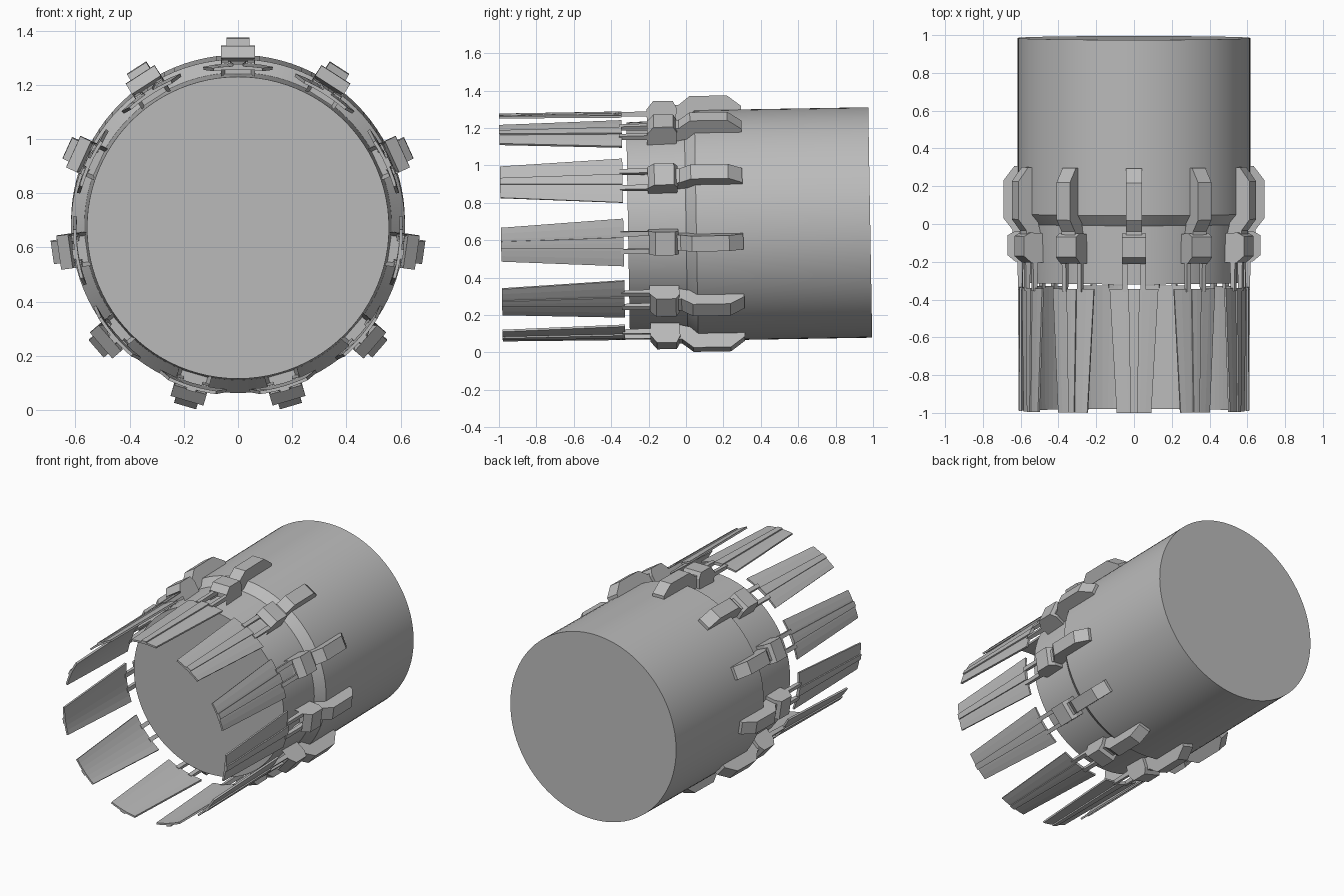
import bpy, bmesh, math
from mathutils import Matrix

cube = bpy.data.objects.get("Cube")
if cube:
    bpy.data.objects.remove(cube)

COUNT = 11
grey = bpy.data.materials.new("plain grey")
grey.diffuse_color = (0.5, 0.5, 0.5, 1)
grey.use_nodes = True
grey.node_tree.nodes["Principled BSDF"].inputs["Base Color"].default_value = (0.5, 0.5, 0.5, 1)

# The barrel axis runs along y, pitched slightly up at the back
PLACE = Matrix.Translation((0, 0, 0.678)) @ Matrix.Rotation(0.017, 4, 'X')


def to_mesh(name, bm):
    bmesh.ops.recalc_face_normals(bm, faces=bm.faces)
    mesh = bpy.data.meshes.new(name)
    bm.to_mesh(mesh)
    bm.free()
    mesh.materials.append(grey)
    return mesh


def place(name, mesh, matrix):
    obj = bpy.data.objects.new(name, mesh)
    bpy.context.collection.objects.link(obj)
    obj.matrix_world = PLACE @ matrix
    return obj


def around(name, mesh):
    for i in range(COUNT):
        place(f"{name}_{i + 1}", mesh, Matrix.Rotation(math.tau * i / COUNT, 4, 'Y'))


def extrude_profile(bm, profile, x0, x1):
    """Prism of a (y, radius) profile between two x positions."""
    rings = [[bm.verts.new((x, y, r)) for y, r in profile] for x in (x0, x1)]
    n = len(profile)
    bm.faces.new(rings[0])
    bm.faces.new(rings[1])
    for i in range(n):
        j = (i + 1) % n
        bm.faces.new((rings[0][i], rings[0][j], rings[1][j], rings[1][i]))


def curved_strip(bm, root_half, tip_half, r_in, r_out, steps):
    """Tapered strip bent round the barrel axis."""
    rows = []
    for y, half in ((-0.335, root_half), (-0.99, tip_half)):
        for r in (r_in, r_out):
            angles = [half / r_out * (2 * k / steps - 1) for k in range(steps + 1)]
            rows.append([bm.verts.new((r * math.sin(a), y, r * math.cos(a))) for a in angles])
    a, b, c, d = rows
    for p, q in ((a, b), (b, d), (d, c), (c, a)):
        for k in range(steps):
            bm.faces.new((p[k], p[k + 1], q[k + 1], q[k]))
    for k in (0, steps):
        bm.faces.new((a[k], b[k], d[k], c[k]))


# Barrel: narrow neck, chamfered shoulder, wide body
bm = bmesh.new()
segments = 96
rings = []
for y, r in ((-0.31, 0.557), (0, 0.567), (0.055, 0.616), (0.985, 0.616)):
    rings.append([bm.verts.new((r * math.sin(math.tau * k / segments), y,
                                r * math.cos(math.tau * k / segments))) for k in range(segments)])
for p, q in zip(rings, rings[1:]):
    for k in range(segments):
        j = (k + 1) % segments
        bm.faces.new((p[k], p[j], q[j], q[k]))
bm.faces.new(rings[0])
bm.faces.new(rings[-1])
barrel = place("barrel", to_mesh("barrel", bm), Matrix())
bpy.context.view_layer.objects.active = barrel
barrel.select_set(True)
bpy.ops.object.shade_smooth_by_angle(angle=math.radians(20))

# Blades with a narrow raised rib
bm = bmesh.new()
curved_strip(bm, 0.13, 0.092, 0.596, 0.608, 6)
curved_strip(bm, 0.03, 0.018, 0.604, 0.616, 2)
around("blade", to_mesh("blade", bm))

# Twin prongs joining each blade to its clip
bm = bmesh.new()
prong = [(-0.35, 0.59), (-0.15, 0.585), (-0.15, 0.615), (-0.35, 0.612)]
for side in (-1, 1):
    extrude_profile(bm, prong, side * 0.035, side * 0.06)
around("prong_pair", to_mesh("prong_pair", bm))

# Clip blocks with a recessed front socket
bm = bmesh.new()
block = [(-0.2, 0.55), (-0.045, 0.55), (-0.04, 0.63), (-0.06, 0.668), (-0.165, 0.668), (-0.2, 0.625)]
extrude_profile(bm, block, -0.063, 0.063)
bmesh.ops.recalc_face_normals(bm, faces=bm.faces)
front = min(bm.faces, key=lambda f: f.calc_center_median().y)
bmesh.ops.inset_region(bm, faces=[front], thickness=0.02)
bmesh.ops.translate(bm, verts=front.verts, vec=(0, 0.06, 0))
around("clip_block", to_mesh("clip_block", bm))

# Stepped arms gripping the body
bm = bmesh.new()
arm = [(-0.06, 0.56), (0.03, 0.58), (0.305, 0.59), (0.305, 0.635),
       (0.23, 0.692), (0.03, 0.692), (-0.03, 0.645), (-0.06, 0.645)]
extrude_profile(bm, arm, -0.042, 0.042)
around("arm", to_mesh("arm", bm))
